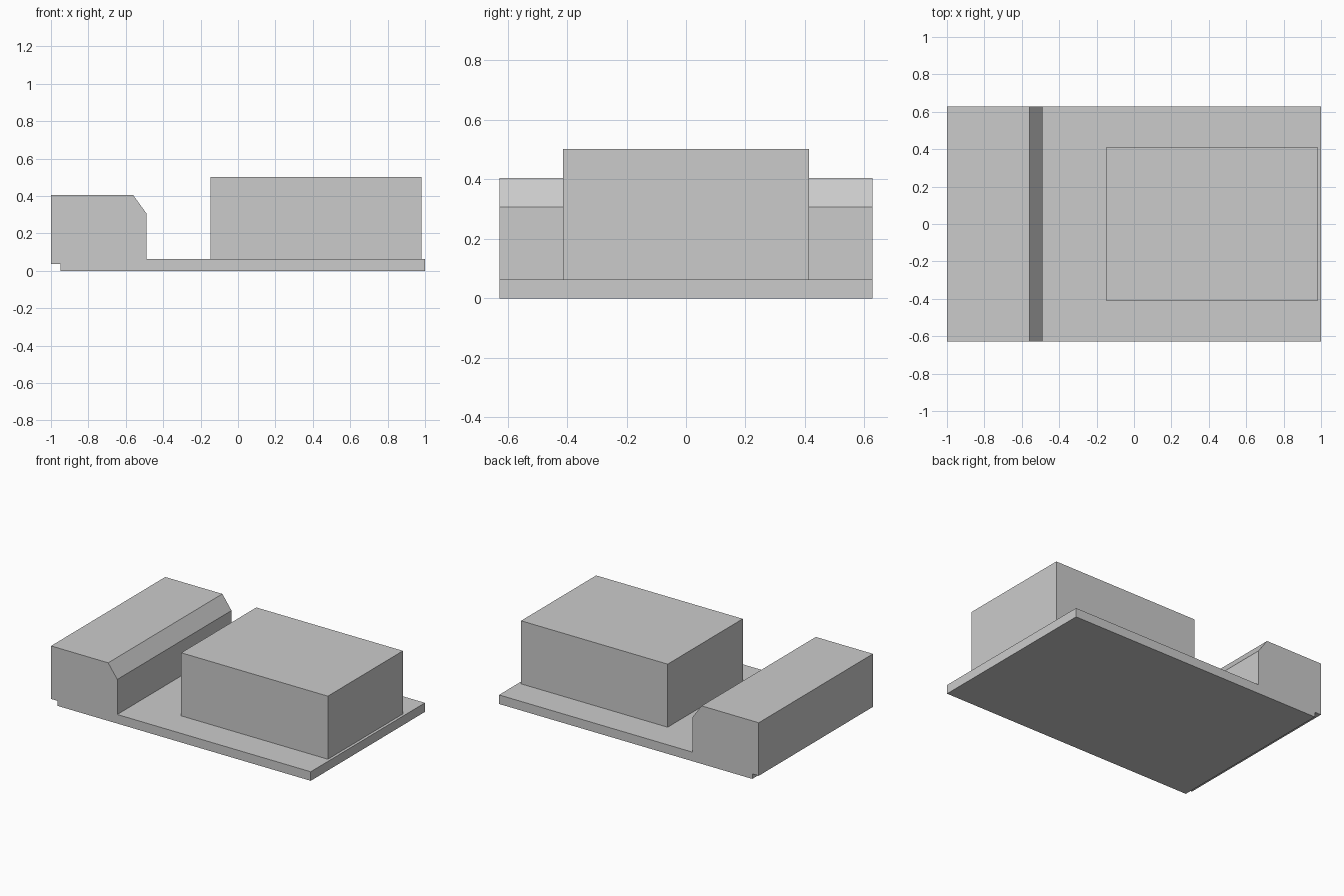
import bpy
import bmesh

if "Cube" in bpy.data.objects:
    bpy.data.objects.remove(bpy.data.objects["Cube"])


def extrude_profile(name, profile, half_width):
    """Extrude an x-z profile symmetrically along y."""
    bm = bmesh.new()
    face = bm.faces.new([bm.verts.new((x, -half_width, z)) for x, z in profile])
    result = bmesh.ops.extrude_face_region(bm, geom=[face])
    verts = [g for g in result["geom"] if isinstance(g, bmesh.types.BMVert)]
    bmesh.ops.translate(bm, verts=verts, vec=(0, 2 * half_width, 0))
    bmesh.ops.recalc_face_normals(bm, faces=bm.faces)
    mesh = bpy.data.meshes.new(name)
    bm.to_mesh(mesh)
    bm.free()
    obj = bpy.data.objects.new(name, mesh)
    bpy.context.collection.objects.link(obj)
    return obj


DECK_Z = 0.063

# Flat deck with a raised, chamfered end block and a small notch below it
extrude_profile("deck_with_end_block", [
    (-0.95, 0), (1, 0), (1, DECK_Z), (-0.49, DECK_Z), (-0.49, 0.307),
    (-0.56, 0.404), (-1, 0.404), (-1, 0.035), (-0.95, 0.035),
], 0.628)

# Large box standing on the deck
extrude_profile("upper_box", [
    (-0.148, DECK_Z), (0.981, DECK_Z), (0.981, 0.502), (-0.148, 0.502),
], 0.413)
